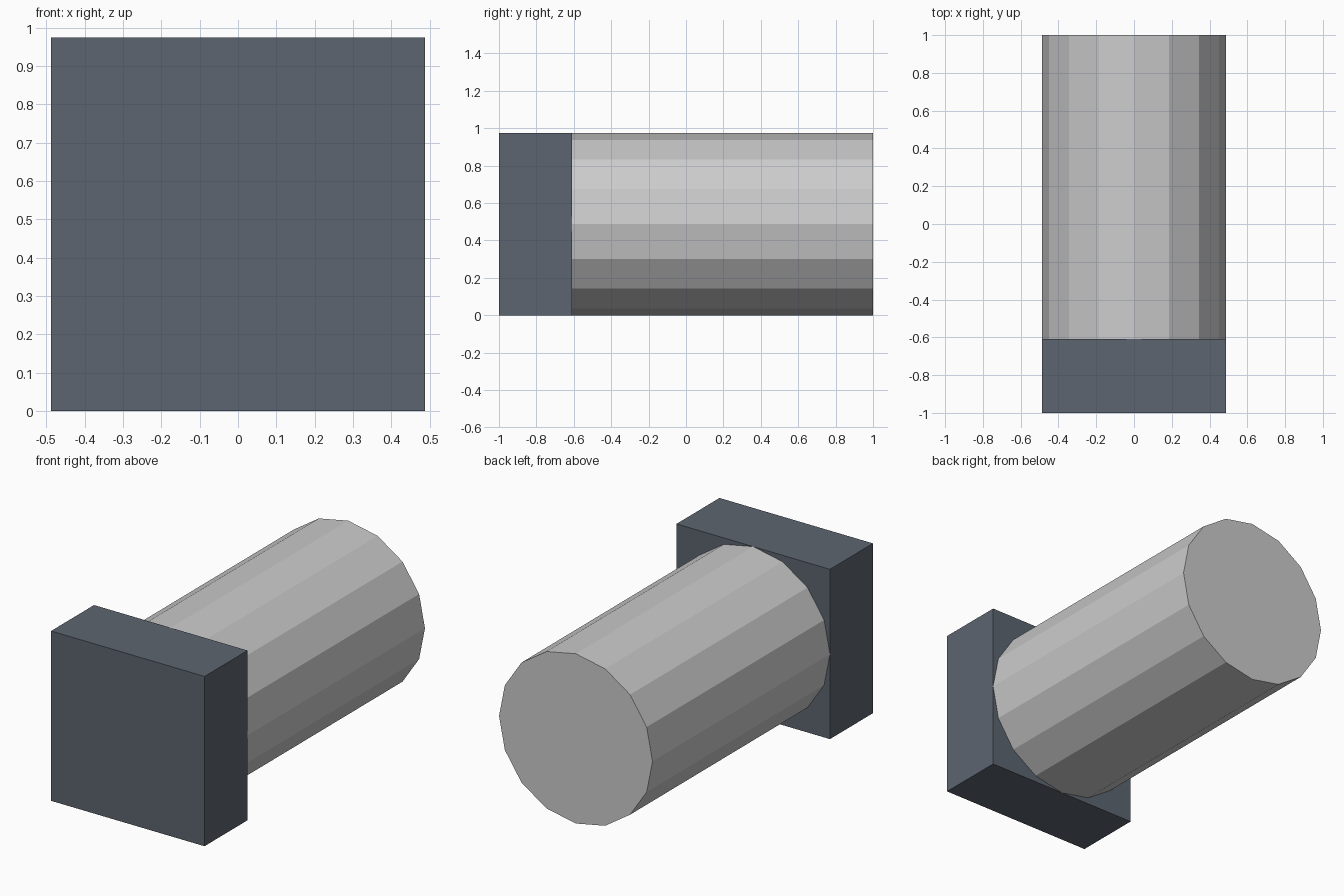
import bpy
from math import radians

if "Cube" in bpy.data.objects:
    bpy.data.objects.remove(bpy.data.objects["Cube"])

R = 0.4875        # half the width and height
FRONT, JOINT, BACK = -1.0, -0.61, 1.0

# Square dark block at the front
bpy.ops.mesh.primitive_cube_add(size=1, location=(0, (FRONT + JOINT) / 2, R))
block = bpy.context.object
block.name = "front_block"
block.scale = (2 * R, JOINT - FRONT, 2 * R)
bpy.ops.object.transform_apply(location=False, rotation=False, scale=True)

dark = bpy.data.materials.new("dark_slate")
dark.diffuse_color = (0.11, 0.13, 0.16, 1)
dark.use_nodes = True
dark.node_tree.nodes["Principled BSDF"].inputs["Base Color"].default_value = dark.diffuse_color
block.data.materials.append(dark)

# Sixteen-sided grey barrel, corners on the x and z axes
bpy.ops.mesh.primitive_cylinder_add(vertices=16, radius=R, depth=BACK - JOINT,
                                    location=(0, (JOINT + BACK) / 2, R),
                                    rotation=(radians(90), 0, 0))
bpy.context.object.name = "barrel"
